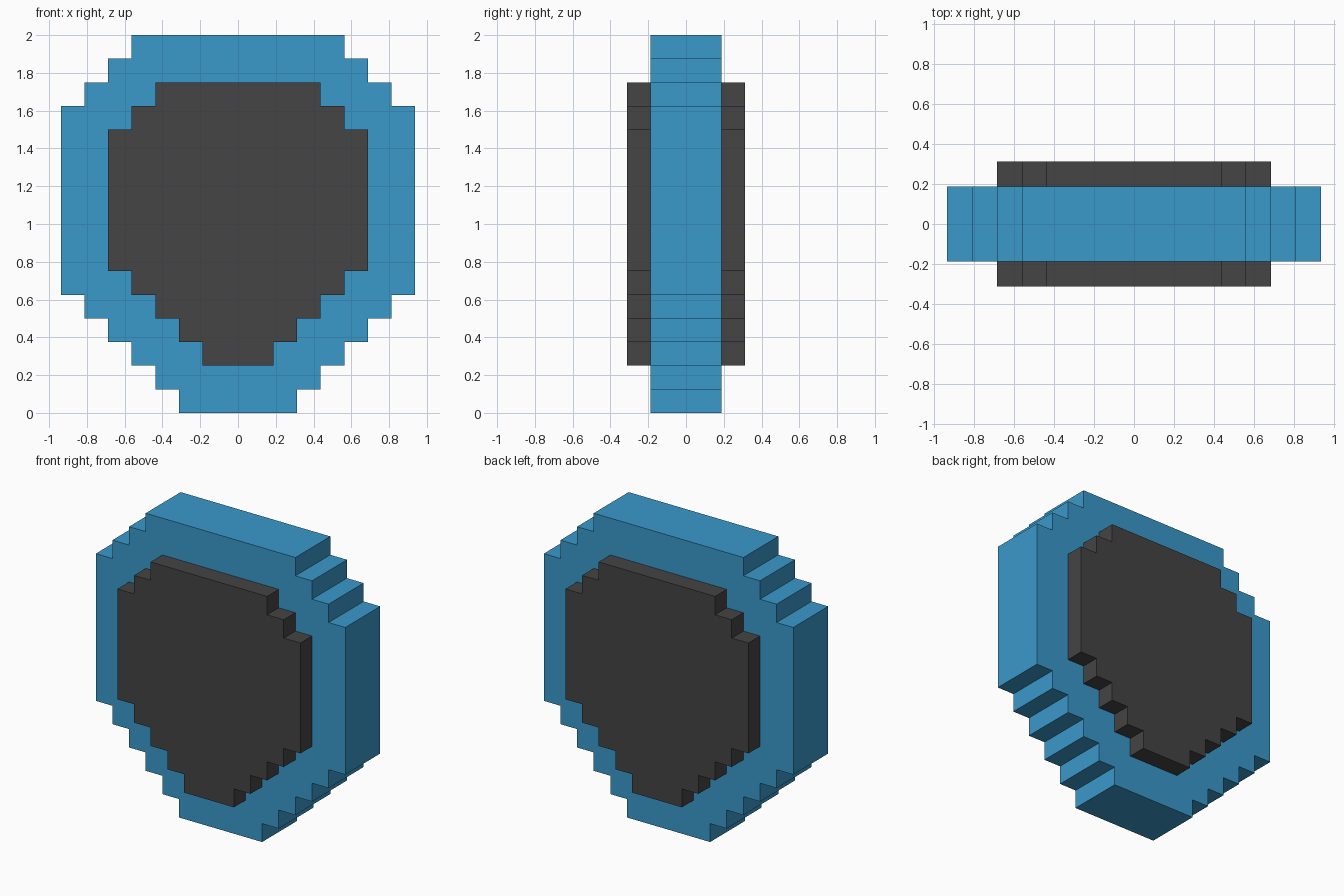
import bpy
import bmesh

if "Cube" in bpy.data.objects:
    bpy.data.objects.remove(bpy.data.objects["Cube"])


def material(name, rgb):
    mat = bpy.data.materials.new(name)
    mat.diffuse_color = (*rgb, 1)
    mat.use_nodes = True
    mat.node_tree.nodes["Principled BSDF"].inputs["Base Color"].default_value = mat.diffuse_color
    return mat


def stepped_slab(name, steps, half_depth, mat):
    """Extrude a mirrored stair-step outline; steps = (half width, top z), first entry is the start z."""
    right = []
    z = steps[0]
    for half_width, top in steps[1:]:
        right += [(half_width, z), (half_width, top)]
        z = top
    outline = right + [(-x, h) for x, h in reversed(right)]

    bm = bmesh.new()
    face = bm.faces.new([bm.verts.new((x, -half_depth, h)) for x, h in outline])
    new = bmesh.ops.extrude_face_region(bm, geom=[face])["geom"]
    verts = [g for g in new if isinstance(g, bmesh.types.BMVert)]
    bmesh.ops.translate(bm, verts=verts, vec=(0, 2 * half_depth, 0))
    bmesh.ops.recalc_face_normals(bm, faces=bm.faces[:])
    mesh = bpy.data.meshes.new(name)
    bm.to_mesh(mesh)
    bm.free()
    mesh.materials.append(mat)
    obj = bpy.data.objects.new(name, mesh)
    bpy.context.collection.objects.link(obj)
    return obj


blue = material("blue", (0.042, 0.314, 0.591))
charcoal = material("charcoal", (0.058, 0.058, 0.058))

# Blue outer rim
stepped_slab("outer_rim", [
    0, (0.3125, 0.125), (0.4375, 0.25), (0.5625, 0.375), (0.6875, 0.5),
    (0.8125, 0.625), (0.9375, 1.625), (0.8125, 1.75), (0.6875, 1.875),
    (0.5625, 2.0)], 0.1875, blue)

# Dark centre, raised on both faces
stepped_slab("centre_panel", [
    0.25, (0.1875, 0.375), (0.3125, 0.5), (0.4375, 0.625), (0.5625, 0.75),
    (0.6875, 1.5), (0.5625, 1.625), (0.4375, 1.75)], 0.3125, charcoal)
